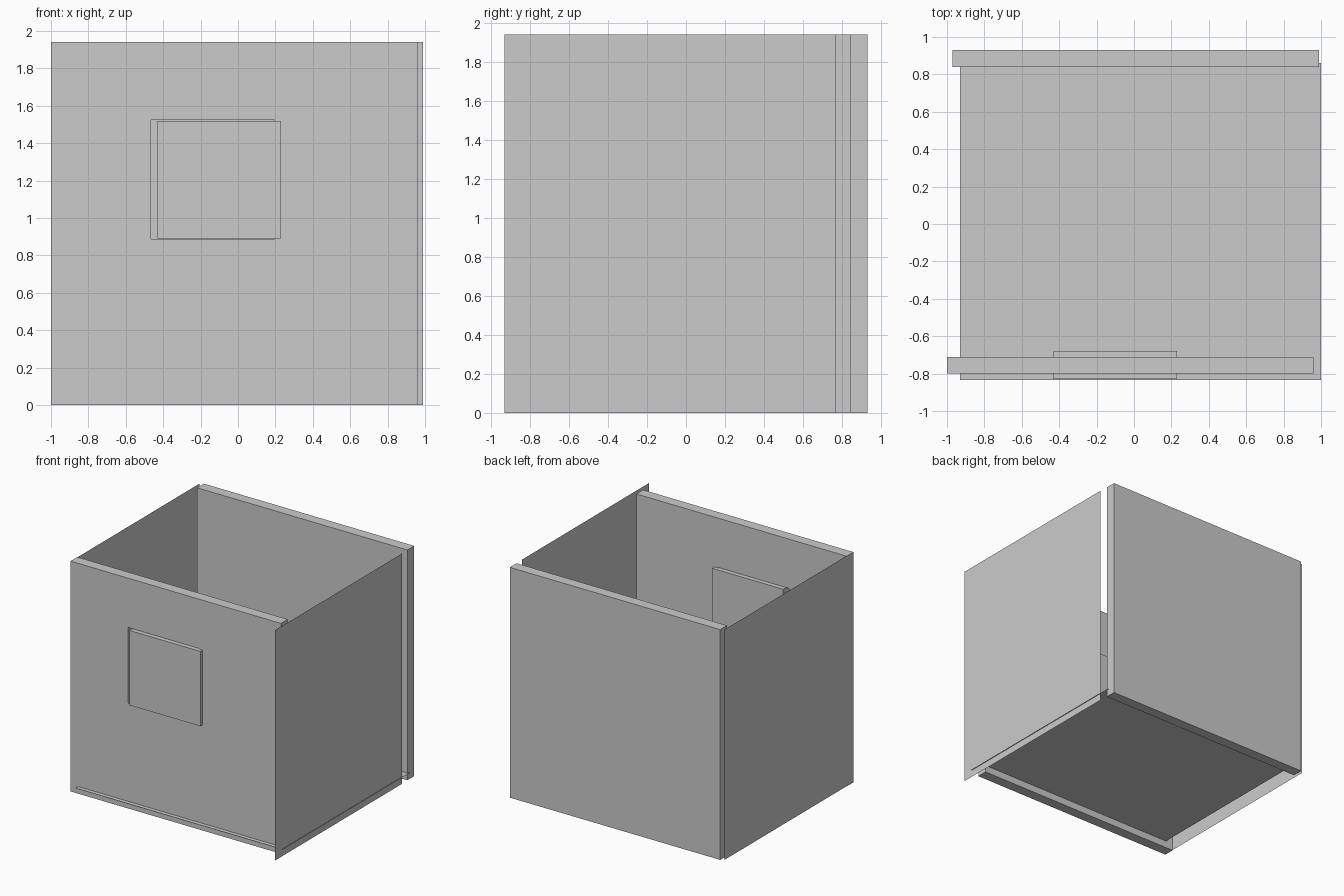
import bpy
import bmesh
from mathutils import Vector

if "Cube" in bpy.data.objects:
    bpy.data.objects.remove(bpy.data.objects["Cube"])

H = 1.94  # wall height


def finish(name, bm):
    me = bpy.data.meshes.new(name)
    bm.to_mesh(me)
    bm.free()
    ob = bpy.data.objects.new(name, me)
    bpy.context.scene.collection.objects.link(ob)
    return ob


def box(name, lo, hi):
    """Axis-aligned block between two corners."""
    lo, hi = Vector(lo), Vector(hi)
    bm = bmesh.new()
    bmesh.ops.create_cube(bm, size=1)
    bmesh.ops.scale(bm, vec=hi - lo, verts=bm.verts)
    bmesh.ops.translate(bm, vec=(lo + hi) / 2, verts=bm.verts)
    return finish(name, bm)


def sheet(name, corners):
    """Single flat face with no thickness."""
    bm = bmesh.new()
    bm.faces.new([bm.verts.new(c) for c in corners])
    return finish(name, bm)


def side_wall(name, x, y0, y1):
    return sheet(name, [(x, y0, 0), (x, y1, 0), (x, y1, H), (x, y0, H)])


# Floor sheet, poking slightly through the front and right walls
sheet("floor", [(-0.93, -0.835, 0.06), (1.0, -0.835, 0.06),
                (1.0, 0.86, 0.06), (-0.93, 0.86, 0.06)])

# Thin side walls
side_wall("right_wall", 0.994, -0.93, 0.765)
side_wall("left_wall", -0.997, -0.785, 0.91)

# Thick back and front walls
box("back_wall", (-0.97, 0.84, 0), (0.99, 0.93, H))
front = box("front_wall", (-1.0, -0.80, 0), (0.96, -0.71, H))

# Window opening in the front wall
cutter = box("window_cutter", (-0.465, -1.0, 0.887), (0.195, -0.5, 1.525))
cutter.hide_render = True
cutter.hide_viewport = True
cutter.display_type = 'WIRE'
cut = front.modifiers.new("window_opening", 'BOOLEAN')
cut.operation = 'DIFFERENCE'
cut.solver = 'EXACT'
cut.object = cutter

# Window block, set a little off the opening
box("window", (-0.43, -0.83, 0.89), (0.23, -0.68, 1.52))
